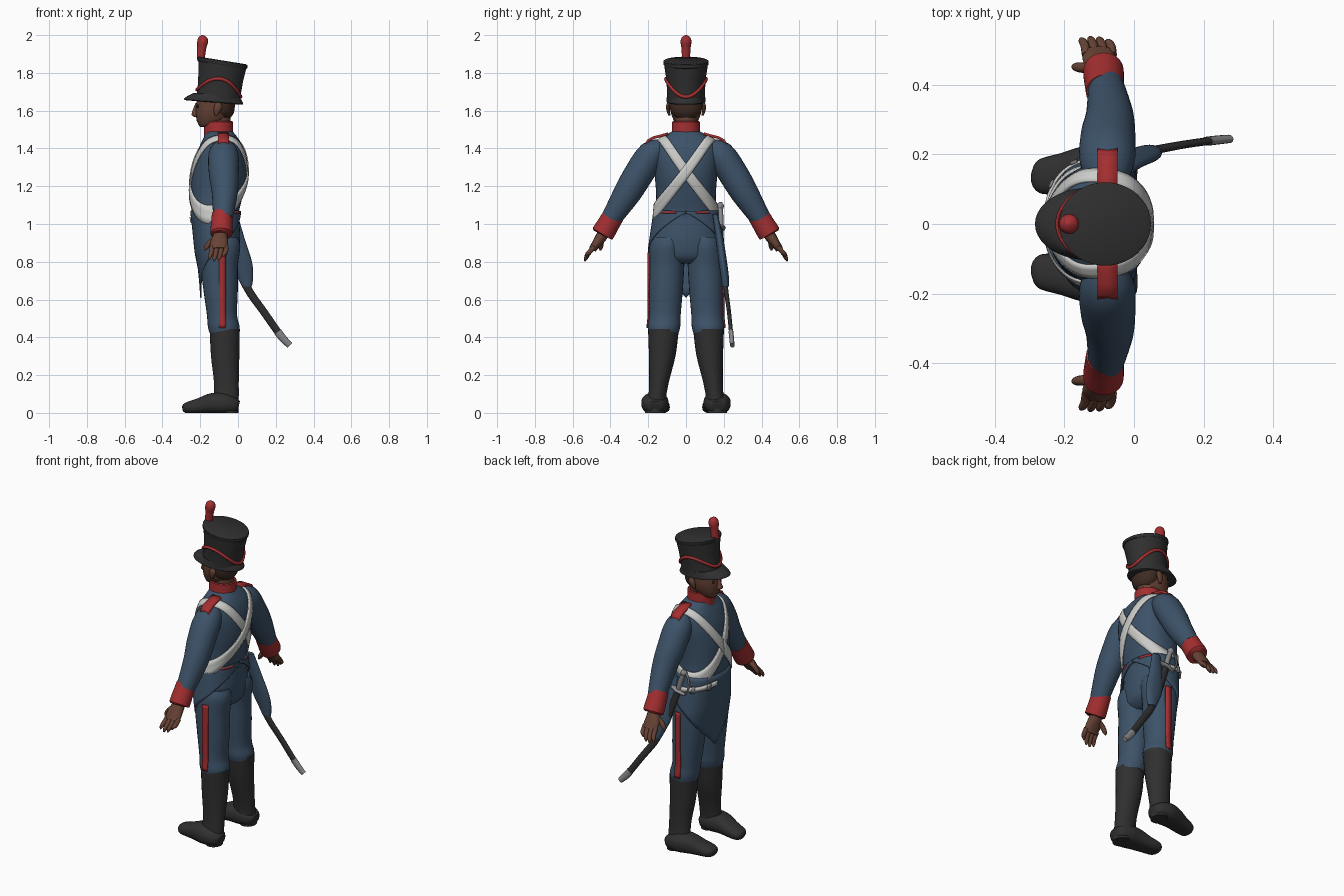
import bpy, bmesh, math
from mathutils import Vector as V

def material(name, r, g, b):
    m = bpy.data.materials.new(name)
    m.diffuse_color = (r, g, b, 1)
    return m

BLUE = material("blue cloth", .046, .084, .138)
RED = material("red cloth", .37, .028, .03)
BLACK = material("black leather", .029, .029, .029)
WHITE = material("white leather", .60, .60, .59)
SKIN = material("brown skin", .135, .056, .036)
HAIR = material("dark hair", .05, .025, .018)
STEEL = material("steel", .25, .25, .26)

def finish(name, bm, mat, thick=0):
    bmesh.ops.recalc_face_normals(bm, faces=bm.faces)
    me = bpy.data.meshes.new(name)
    bm.to_mesh(me)
    bm.free()
    me.materials.append(mat)
    ob = bpy.data.objects.new(name, me)
    bpy.context.collection.objects.link(ob)
    if thick:
        mod = ob.modifiers.new("thickness", 'SOLIDIFY')
        mod.thickness, mod.offset = thick, 0
    bpy.ops.object.select_all(action='DESELECT')
    ob.select_set(True)
    bpy.context.view_layer.objects.active = ob
    bpy.ops.object.shade_smooth_by_angle(angle=math.radians(45))
    return ob

def smooth_path(st, k):
    """Catmull-Rom interpolation of station tuples."""
    out = []
    for i in range(len(st) - 1):
        a, b, c, d = st[max(i - 1, 0)], st[i], st[i + 1], st[min(i + 2, len(st) - 1)]
        for j in range(k):
            t = j / k
            out.append(tuple(.5 * (2 * q + (r - p) * t + (2 * p - 5 * q + 4 * r - s) * t * t
                       + (3 * q - p - 3 * r + s) * t ** 3) for p, q, r, s in zip(a, b, c, d)))
    return out + [st[-1]]

def sup(c, p):
    return math.copysign(abs(c) ** (2 / p), c)

def loft(name, st, mat, n=24, ref=(1, 0, 0), flat=False, k=4, p=2, slope=0):
    """Stations are (x, y, z, radius along ref, radius across)."""
    st = smooth_path(st, k) if k > 1 else st
    bm, rings = bmesh.new(), []
    for i, s in enumerate(st):
        c = V(s[:3])
        t = V((0, 0, 1)) if flat else (V(st[min(i + 1, len(st) - 1)][:3]) - V(st[max(i - 1, 0)][:3])).normalized()
        a = V(ref)
        a = (a - t * a.dot(t)).normalized()
        b = t.cross(a)
        ring = []
        for j in range(n):
            th = 2 * math.pi * j / n
            d = a * s[3] * sup(math.cos(th), p) + b * s[4] * sup(math.sin(th), p)
            d.z += slope * d.x
            q = c + d
            q.z = max(q.z, 0)
            ring.append(bm.verts.new(q))
        rings.append(ring)
    for r, q in zip(rings, rings[1:]):
        for j in range(n):
            bm.faces.new((r[j], r[(j + 1) % n], q[(j + 1) % n], q[j]))
    bm.faces.new(rings[0])
    bm.faces.new(rings[-1])
    return finish(name, bm, mat)

def ribbon(name, rows, mat, thick):
    bm = bmesh.new()
    vs = [[bm.verts.new(p) for p in row] for row in rows]
    for r, q in zip(vs, vs[1:]):
        for j in range(len(r) - 1):
            bm.faces.new((r[j], r[j + 1], q[j + 1], q[j]))
    return finish(name, bm, mat, thick)

def at(st, z):
    """Station of a vertical loft at height z."""
    for a, b in zip(st, st[1:]):
        lo, hi = min(a[2], b[2]), max(a[2], b[2])
        if lo <= z <= hi:
            t = (z - a[2]) / (b[2] - a[2])
            return [u + (v - u) * t for u, v in zip(a, b)]
    return st[0] if abs(z - st[0][2]) < abs(z - st[-1][2]) else st[-1]

def on(st, th, z, off=0, p=2.3):
    """Surface point at angle th from the front (-x)."""
    c = at(st, z)
    return V((c[0] - (c[3] + off) * sup(math.cos(th), p), c[1] + (c[4] + off) * sup(math.sin(th), p), z))

def side(st, s):
    return [(q[0], q[1] * s) + tuple(q[2:]) for q in st]

# Jacket body, collar and pelvis
torso = smooth_path([(-.115, 0, .98, .12, .172), (-.12, 0, 1.06, .125, .163), (-.112, 0, 1.15, .137, .158),
                     (-.1, 0, 1.25, .145, .165), (-.093, 0, 1.35, .133, .175), (-.09, 0, 1.42, .11, .165),
                     (-.092, 0, 1.46, .088, .125), (-.098, 0, 1.49, .07, .075)], 5)
loft("jacket_body", torso, BLUE, 48, flat=True, k=1, p=2.3)
loft("collar", [(-.1, 0, 1.44, .084, .08), (-.102, 0, 1.47, .077, .075), (-.103, 0, 1.54, .077, .073),
                (-.103, 0, 1.541, .066, .062)], RED, 32, flat=True, k=2)
loft("trouser_seat", [(-.115, 0, 1.03, .12, .165), (-.105, 0, .92, .117, .182), (-.1, 0, .83, .1, .18),
                      (-.1, 0, .79, .06, .1)], BLUE, 32, flat=True)

# Cutaway skirt: long in front, high at the back
skirt = [(-.119, 0, 1.07, .13, .168), (-.112, 0, .95, .124, .186), (-.108, 0, .85, .118, .2),
         (-.1, 0, .75, .106, .203), (-.095, 0, .6, .1, .2)]
rows = []
for i in range(65):
    th = math.radians(-180 + i * 5.625)
    hem = min(1.055, .61 + .45 * (abs(th) / math.pi) ** .8)
    rows.append([on(skirt, th, 1.07 + (hem - 1.07) * j / 10) for j in range(11)])
ribbon("jacket_skirt", rows, BLUE, .008)

# Cross belts, following the jacket surface
def belt_point(th, s, shift, off):
    lo, hi = .98, 1.49
    for _ in range(24):
        z = (lo + hi) / 2
        y = on(torso, th, z).y
        f = 1.25 + 1.4 * s * y + 1.2 * y * y - .025 * math.cos(th) + shift
        lo, hi = (z, hi) if z < f else (lo, z)
    return on(torso, th, z, off)

for s, nm in ((1, "right"), (-1, "left")):
    ribbon(nm + "_cross_belt", [[belt_point(math.tau * i / 72, s, w, .006 + .002 * s)
           for w in (-.045, -.015, .015, .045)] for i in range(73)], WHITE, .008)
    # Red piping at the back of the waist
    ribbon(nm + "_waist_piping", [[on(torso, s * math.radians(a), z, .008) for z in (1.055, 1.067)]
           for a in range(135, 166, 5)], RED, .006)

# Sword strap and buckles on the hip
ribbon("sword_strap", [[on(torso, math.radians(a), 1.03 - .0004 * a + w, .014) for w in (-.014, .014)]
       for a in range(15, 106, 6)], WHITE, .008)
for a in (35, 70):
    ribbon("strap_buckle", [[on(torso, math.radians(a + d), 1.03 - .0004 * a + w, .02) for w in (-.02, .02)]
           for d in (-4, 4)], STEEL, .008)

leg = [(-.1, .095, .93, .1, .08), (-.1, .1, .88, .112, .094), (-.1, .103, .78, .1, .094), (-.092, .107, .65, .091, .09),
       (-.085, .112, .52, .08, .084), (-.076, .116, .46, .084, .086), (-.072, .118, .425, .08, .08)]
boot = [(-.07, .118, .445, .08, .081), (-.07, .12, .42, .079, .08), (-.068, .126, .3, .075, .07),
        (-.062, .142, .17, .066, .053), (-.062, .152, .09, .066, .048), (-.062, .16, .04, .062, .06)]
foot = [(.004, .165, .035, .035, .028), (-.02, .165, .04, .058, .042), (-.08, .165, .05, .072, .056),
        (-.14, .158, .05, .066, .054), (-.2, .147, .038, .058, .042), (-.26, .137, .028, .052, .032),
        (-.284, .135, .024, .038, .024), (-.294, .135, .022, .015, .012)]
arm = [(-.075, .11, 1.405, .05, .045), (-.077, .18, 1.368, .079, .075), (-.075, .25, 1.265, .079, .078),
       (-.07, .31, 1.165, .069, .073), (-.08, .395, 1.03, .052, .054)]
cuff = [(-.083, .38, 1.052, .055, .057), (-.086, .41, 1.0, .057, .058), (-.088, .442, .948, .058, .06),
        (-.088, .443, .946, .04, .04)]
palm = [(-.09, .425, .97, .034, .03), (-.095, .45, .93, .04, .03), (-.1, .475, .895, .048, .024), (-.1, .495, .865, .044, .02)]

for s, nm in ((1, "right"), (-1, "left")):
    # Legs, side stripes and boots
    loft(nm + "_trouser_leg", side(leg, s), BLUE, 28, flat=True)
    lp = smooth_path(leg, 4)
    rows = []
    for i in range(22):
        z = .85 - .4 * i / 21
        c = at(lp, z)
        rows.append([(-.083 + d, s * (c[1] + c[4] * math.sqrt(1 - ((-.083 + d - c[0]) / c[3]) ** 2) + .003), z)
                     for d in (-.018, 0, .018)])
    ribbon(nm + "_side_stripe", rows, RED, .008)
    loft(nm + "_boot_shaft", side(boot, s), BLACK, 28, flat=True)
    loft(nm + "_boot_foot", side(foot, s), BLACK, 24, ref=(0, 1, 0), p=2.4)
    loft(nm + "_boot_heel", [(-.045, s * .165, 0, .047, .052), (-.045, s * .165, .04, .047, .055)], BLACK, 20, flat=True, k=1)
    # Arms, cuffs and hands
    loft(nm + "_sleeve", side(arm, s), BLUE, 28)
    loft(nm + "_cuff", side(cuff, s), RED, 28, k=2)
    loft(nm + "_palm", side(palm, s), SKIN, 16)
    for i in range(4):
        x, drop = -.137 + .025 * i, (.01, 0, .004, .022)[i]
        loft(f"{nm}_finger_{i + 1}", side([(x, .485, .88, .013, .014), (x - .004, .512, .85, .013, .013),
             (x - .012, .53 - drop / 3, .82 + drop, .011, .011), (x - .016, .536 - drop / 2, .803 + drop, .004, .004)], s), SKIN, 10, k=3)
    loft(nm + "_thumb", side([(-.115, .45, .925, .018, .018), (-.15, .45, .9, .015, .015), (-.168, .452, .875, .012, .012),
         (-.176, .453, .86, .004, .004)], s), SKIN, 10, ref=(0, 1, 0), k=3)
    # Shoulder straps
    ribbon(nm + "_shoulder_strap", [[(x, s * y, z) for x in (-.105, -.076, -.047)]
           for y, z in ((.095, 1.478), (.13, 1.468), (.17, 1.458), (.2, 1.442), (.213, 1.418))], RED, .014)
    # Ear and eye
    loft(nm + "_ear", [(-.115, s * .088, 1.575, .008, .006), (-.11, s * .094, 1.6, .019, .009),
                       (-.105, s * .096, 1.625, .021, .01), (-.105, s * .092, 1.645, .008, .006)], SKIN, 12, flat=True, k=3)
    loft(nm + "_eye", [(-.213, s * .035, 1.614, .006, .008), (-.213, s * .035, 1.626, .006, .012),
                       (-.212, s * .035, 1.632, .004, .008)], HAIR, 10, flat=True, k=2)

# Head
loft("neck", [(-.1, 0, 1.48, .06, .056), (-.1, 0, 1.6, .062, .06)], SKIN, 24, flat=True, k=1)
loft("head", [(-.172, 0, 1.513, .026, .026), (-.157, 0, 1.525, .052, .047), (-.135, 0, 1.555, .085, .068),
              (-.126, 0, 1.6, .098, .083), (-.122, 0, 1.65, .098, .087), (-.12, 0, 1.7, .095, .087)], SKIN, 32, flat=True)
loft("nose", [(-.215, 0, 1.64, .01, .008), (-.225, 0, 1.605, .014, .012), (-.228, 0, 1.578, .017, .02),
              (-.222, 0, 1.566, .008, .01)], SKIN, 14, flat=True)
loft("mouth", [(-.207, 0, 1.54, .006, .014), (-.208, 0, 1.546, .012, .024), (-.208, 0, 1.553, .01, .022)], HAIR, 14, flat=True, k=2)
loft("hair", [(-.082, 0, 1.565, .045, .055), (-.082, 0, 1.59, .06, .078), (-.082, 0, 1.63, .066, .09),
              (-.082, 0, 1.68, .066, .09)], HAIR, 28, flat=True)

# Tall hat with brim, cord and plume
hat = [(-.107, 0, 1.65, .114, .1), (-.1, 0, 1.7, .114, .1), (-.092, 0, 1.77, .118, .105),
       (-.083, 0, 1.845, .127, .116), (-.083, 0, 1.861, .128, .117)]
loft("hat_body", hat, BLACK, 40, flat=True, k=1, slope=-.16)
loft("hat_top_rim", [(-.083, 0, 1.842, .128, .117), (-.083, 0, 1.846, .132, .12), (-.083, 0, 1.862, .132, .12),
                     (-.083, 0, 1.866, .125, .113)], BLACK, 40, flat=True, k=1, slope=-.16)
loft("hat_brim", [(-.128, 0, 1.643, .146, .094), (-.129, 0, 1.647, .156, .104), (-.127, 0, 1.66, .15, .103),
                  (-.113, 0, 1.685, .12, .1)], BLACK, 40, flat=True, k=2, slope=-.08)
cord = []
for i in range(65):
    th = math.tau * i / 64
    q = on(hat, th, 1.69 + .078 * math.sin(th) ** 2, .003, 2)
    q.z -= .16 * (q.x + .09)
    cord.append((q.x, q.y, q.z, .009, .008))
loft("hat_cord", cord, RED, 8, ref=(0, 0, 1), k=1)
loft("plume", [(-.197, 0, 1.86, .014, .014), (-.197, 0, 1.88, .021, .021), (-.192, 0, 1.93, .024, .024), (-.187, 0, 1.965, .029, .029),
               (-.187, 0, 1.988, .022, .022), (-.188, 0, 2.0, .005, .005)], RED, 20, flat=True)

# Sabre: scabbard, tip, grip, guard and pommel
blade = smooth_path([(-.075, .185, .97, .02, .012), (-.02, .196, .82, .021, .012), (.05, .211, .66, .021, .012),
                     (.14, .228, .53, .02, .011), (.225, .24, .41, .019, .011), (.274, .245, .358, .015, .01)], 5)
loft("scabbard", blade[:21], BLACK, 14, k=1)
loft("scabbard_tip", [q[:3] + (q[3] + .002, q[4] + .002) for q in blade[19:]], STEEL, 14, k=1)
loft("grip", [(-.075, .186, .97, .013, .012), (-.09, .184, 1.03, .015, .014), (-.11, .182, 1.085, .013, .013)], STEEL, 12)
loft("pommel", [(-.11, .182, 1.08, .014, .014), (-.114, .182, 1.098, .02, .019), (-.118, .182, 1.115, .008, .008)], STEEL, 12)
loft("cross_guard", [(-.125, .187, .965, .006, .012), (-.078, .187, .98, .011, .024), (-.035, .187, .995, .006, .012)], STEEL, 12, ref=(0, 0, 1))
loft("knuckle_guard", [(-.125, .187, .968, .006, .006), (-.15, .187, 1.02, .006, .006), (-.14, .185, 1.08, .006, .006),
                       (-.112, .183, 1.1, .006, .006)], STEEL, 8)
# Coat tail gathered round the scabbard
loft("coat_tail", [(-.03, .155, 1.05, .028, .014), (-.008, .178, .92, .044, .02), (.018, .195, .8, .056, .022),
                   (.038, .206, .72, .042, .021), (.048, .21, .67, .026, .018)], BLUE, 20, flat=True)
